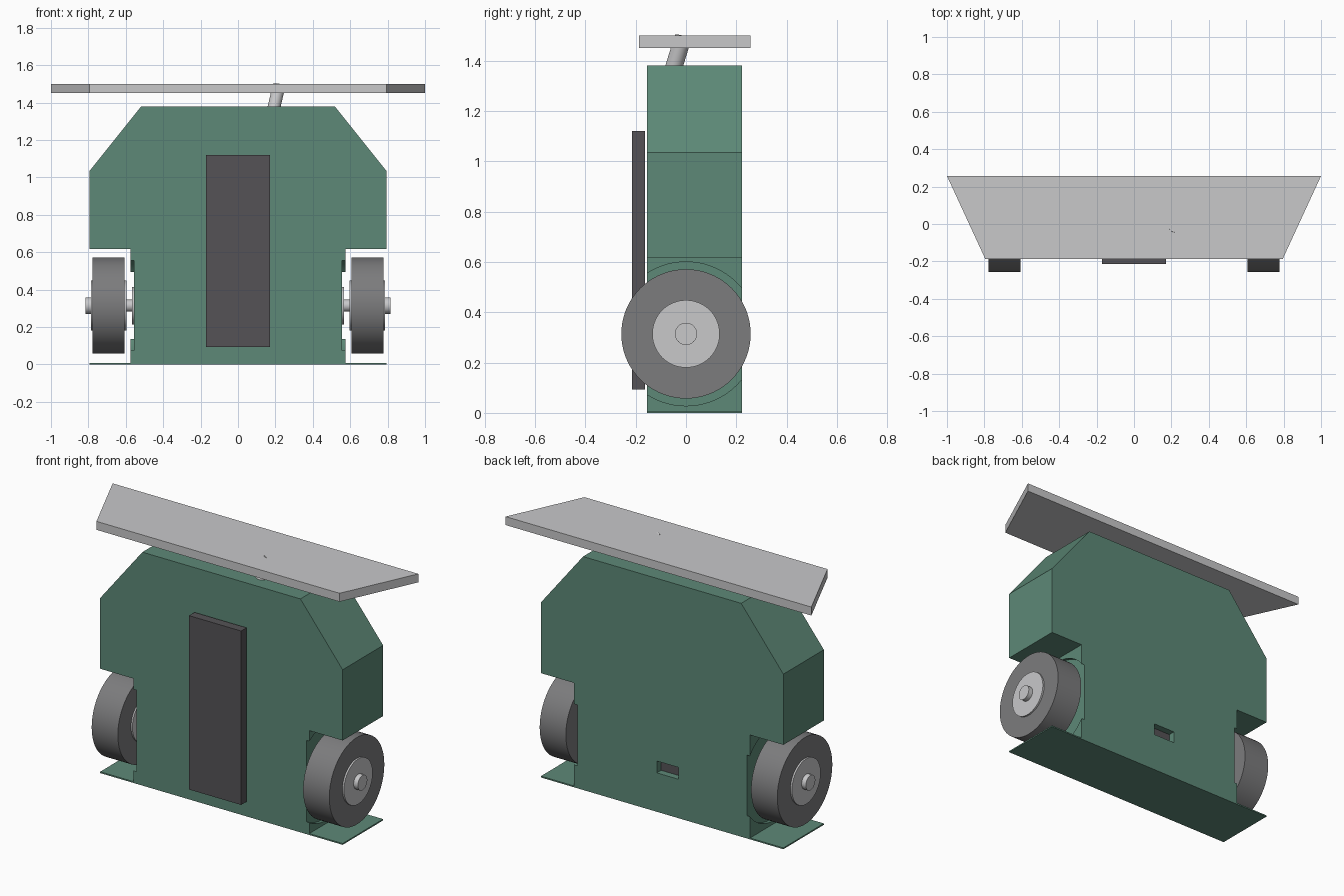
import bpy, bmesh
from mathutils import Vector

cube = bpy.data.objects.get("Cube")
if cube:
    bpy.data.objects.remove(cube, do_unlink=True)


def make_material(name, rgb):
    mat = bpy.data.materials.new(name)
    mat.use_nodes = True
    mat.diffuse_color = (*rgb, 1)
    mat.node_tree.nodes["Principled BSDF"].inputs["Base Color"].default_value = (*rgb, 1)
    return mat


green = make_material("muted green", (0.11, 0.25, 0.185))
light = make_material("light grey", (0.58, 0.58, 0.59))
rubber = make_material("rubber grey", (0.2, 0.2, 0.205))
dark = make_material("dark grey", (0.09, 0.086, 0.093))


def prism(name, outline, vector, mat):
    """Extrude a closed outline of 3D points along a vector."""
    bm = bmesh.new()
    face = bm.faces.new([bm.verts.new(p) for p in outline])
    ext = bmesh.ops.extrude_face_region(bm, geom=[face])
    top = [g for g in ext["geom"] if isinstance(g, bmesh.types.BMVert)]
    bmesh.ops.translate(bm, verts=top, vec=vector)
    bmesh.ops.recalc_face_normals(bm, faces=bm.faces)
    mesh = bpy.data.meshes.new(name)
    bm.to_mesh(mesh)
    bm.free()
    mesh.materials.append(mat)
    obj = bpy.data.objects.new(name, mesh)
    bpy.context.collection.objects.link(obj)
    return obj


def box(name, x, y, z, mat):
    outline = [(x[0], y[0], z[0]), (x[1], y[0], z[0]), (x[1], y[0], z[1]), (x[0], y[0], z[1])]
    return prism(name, outline, (0, y[1] - y[0], 0), mat)


def rod(name, start, end, radius, mat):
    """Smooth cylinder between two points."""
    start, end = Vector(start), Vector(end)
    axis = end - start
    bpy.ops.mesh.primitive_cylinder_add(
        vertices=72, radius=radius, depth=axis.length, location=(start + end) / 2,
        rotation=axis.to_track_quat("Z", "Y").to_euler())
    obj = bpy.context.object
    obj.name = name
    obj.data.materials.append(mat)
    bpy.ops.object.shade_smooth_by_angle()
    return obj


def cut(target, cutter):
    mod = target.modifiers.new("cut", "BOOLEAN")
    mod.object = cutter
    mod.operation = "DIFFERENCE"
    mod.solver = "EXACT"
    bpy.context.view_layer.objects.active = target
    bpy.ops.object.modifier_apply(modifier=mod.name)
    bpy.data.objects.remove(cutter, do_unlink=True)


# Body: chamfered shoulders, wheel notches and a thin floor under the wheels
front, back = -0.155, 0.223
half = [(0.793, 0), (0.793, 0.008), (0.575, 0.008), (0.575, 0.617), (0.793, 0.617),
        (0.793, 1.035), (0.517, 1.38)]
profile = half + [(-x, z) for x, z in reversed(half)]
body = prism("body", [(x, front, z) for x, z in profile], (0, back - front, 0), green)

# Slot in the back with a dark panel inside
cut(body, box("slot_cutter", (-0.108, 0.035), (back - 0.045, back + 0.1), (0.23, 0.3), green))
box("slot_panel", (-0.108, 0.035), (back - 0.046, back - 0.04), (0.23, 0.3), dark)

# Wheels, each with a round recess, motor boss, axle and hub
wheel_z = 0.314
for side, s in (("left", 1), ("right", -1)):
    def wheel_part(name, x0, x1, radius, mat):
        return rod(f"{side}_{name}", (s * x0, 0, wheel_z), (s * x1, 0, wheel_z), radius, mat)

    cut(body, wheel_part("recess_cutter", 0.555, 0.65, 0.286, green))
    wheel_part("motor_boss", 0.54, 0.568, 0.1, light)
    wheel_part("inner_axle", 0.56, 0.61, 0.032, light)
    wheel_part("tyre", 0.606, 0.777, 0.257, rubber)
    wheel_part("hub", 0.597, 0.787, 0.134, light)
    wheel_part("axle_end", 0.78, 0.815, 0.044, light)

# Front panel, standing just off the body
box("front_panel", (-0.17, 0.17), (-0.214, -0.163), (0.092, 1.12), dark)

# Tray on a slanted post
tray = [(-0.795, -0.187, 1.45), (0.795, -0.187, 1.45), (1, 0.257, 1.45), (-1, 0.257, 1.45)]
prism("top_tray", tray, (0, 0, 0.05), light)
rod("tray_post", (0.18, -0.065, 1.32), (0.2195, -0.012, 1.491), 0.034, light)
